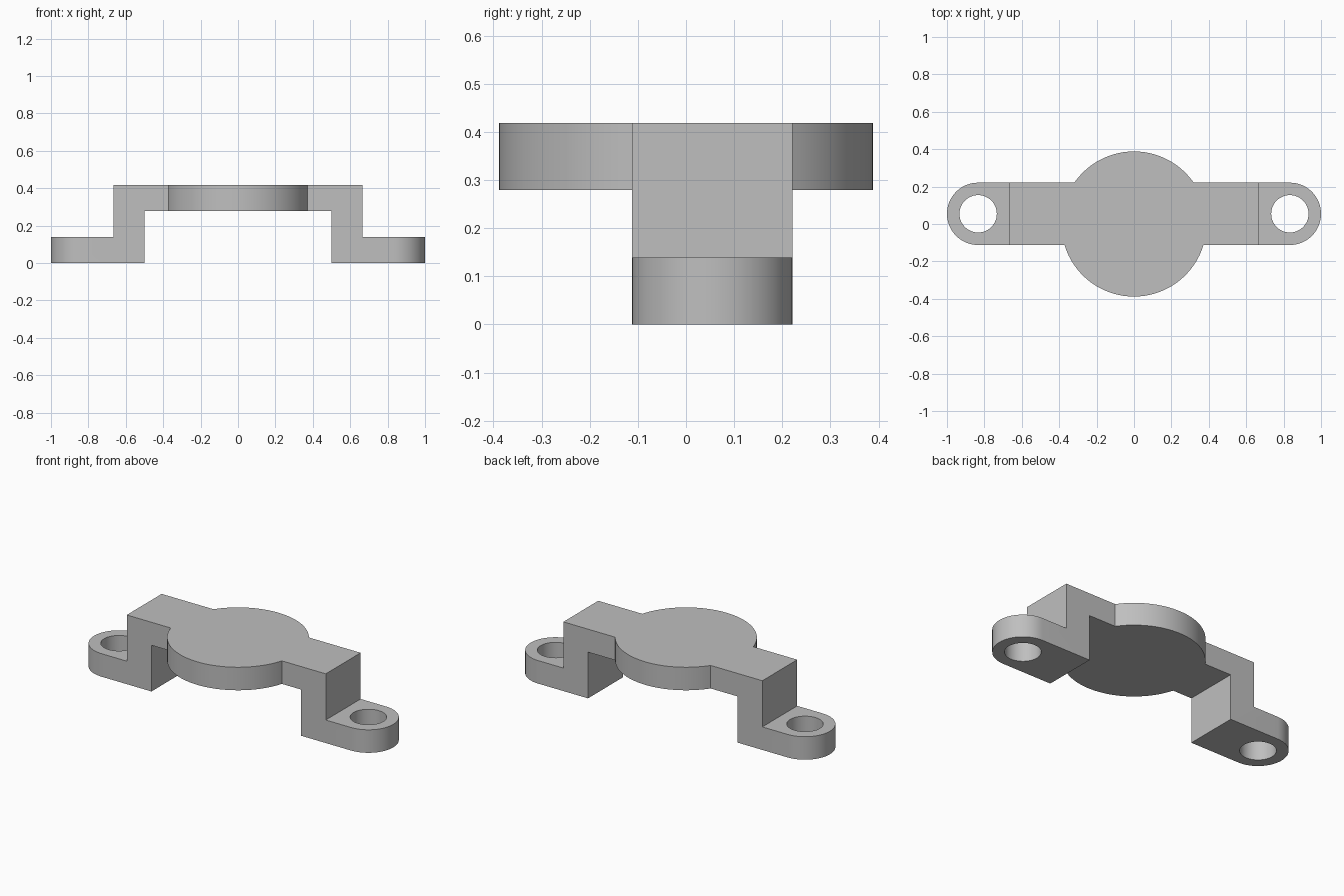
import bpy, bmesh
from math import pi, cos, sin, asin

cube = bpy.data.objects.get("Cube")
if cube:
    bpy.data.objects.remove(cube, do_unlink=True)

DISC_R, CAP_R, HOLE_R = 0.388, 0.1665, 0.1
STRAP_Y = 0.0545
CAP_X = 1 - CAP_R
FOOT_Z, UNDER_Z, TOP_Z = 0.139, 0.279, 0.418

grey = bpy.data.materials.new("grey metal")
grey.use_nodes = True
grey.diffuse_color = (0.52, 0.52, 0.52, 1)
grey.node_tree.nodes["Principled BSDF"].inputs["Base Color"].default_value = grey.diffuse_color


def arc(cx, cy, r, a0, a1, n):
    steps = [a0 + (a1 - a0) * i / n for i in range(n + 1)]
    return [(cx + r * cos(a), cy + r * sin(a)) for a in steps]


def prism(name, points, direction):
    """Extrude a closed outline of 3D points along a direction."""
    bm = bmesh.new()
    face = bm.faces.new([bm.verts.new(p) for p in points])
    new = bmesh.ops.extrude_face_region(bm, geom=[face])["geom"]
    verts = [g for g in new if isinstance(g, bmesh.types.BMVert)]
    bmesh.ops.translate(bm, verts=verts, vec=direction)
    bmesh.ops.recalc_face_normals(bm, faces=bm.faces)
    mesh = bpy.data.meshes.new(name)
    bm.to_mesh(mesh)
    bm.free()
    mesh.materials.append(grey)
    obj = bpy.data.objects.new(name, mesh)
    bpy.context.collection.objects.link(obj)
    return obj


def boolean(target, cutter, operation):
    mod = target.modifiers.new(cutter.name, 'BOOLEAN')
    mod.operation, mod.solver, mod.object = operation, 'EXACT', cutter
    bpy.context.view_layer.objects.active = target
    bpy.ops.object.modifier_apply(modifier=mod.name)
    bpy.data.objects.remove(cutter, do_unlink=True)


# Plan outline: round strap ends joined to the central disc
back = asin((STRAP_Y + CAP_R) / DISC_R)
front = asin((CAP_R - STRAP_Y) / DISC_R)
plan = (arc(CAP_X, STRAP_Y, CAP_R, -pi / 2, pi / 2, 32)
        + arc(0, 0, DISC_R, back, pi - back, 48)
        + arc(-CAP_X, STRAP_Y, CAP_R, pi / 2, 3 * pi / 2, 32)
        + arc(0, 0, DISC_R, pi + front, 2 * pi - front, 48))
bracket = prism("mounting_bracket", [(x, y, -0.1) for x, y in plan], (0, 0, 0.7))

# Stepped front profile: feet, uprights and raised bridge
half = [(0.5, UNDER_Z), (0.5, 0), (1.1, 0), (1.1, FOOT_Z), (0.665, FOOT_Z), (0.665, TOP_Z)]
profile = half + [(-x, z) for x, z in reversed(half)]
boolean(bracket, prism("step_profile", [(x, -0.6, z) for x, z in profile], (0, 1.2, 0)), 'INTERSECT')

# Screw holes through both feet
for side in (-1, 1):
    ring = arc(side * CAP_X, STRAP_Y, HOLE_R, 0, 2 * pi, 48)[:-1]
    boolean(bracket, prism("hole_cutter", [(x, y, -0.1) for x, y in ring], (0, 0, 0.35)), 'DIFFERENCE')

# Smooth the curved walls, keep the edges crisp
bpy.ops.object.select_all(action='DESELECT')
bracket.select_set(True)
bpy.context.view_layer.objects.active = bracket
bpy.ops.object.shade_smooth_by_angle(angle=pi / 6)
